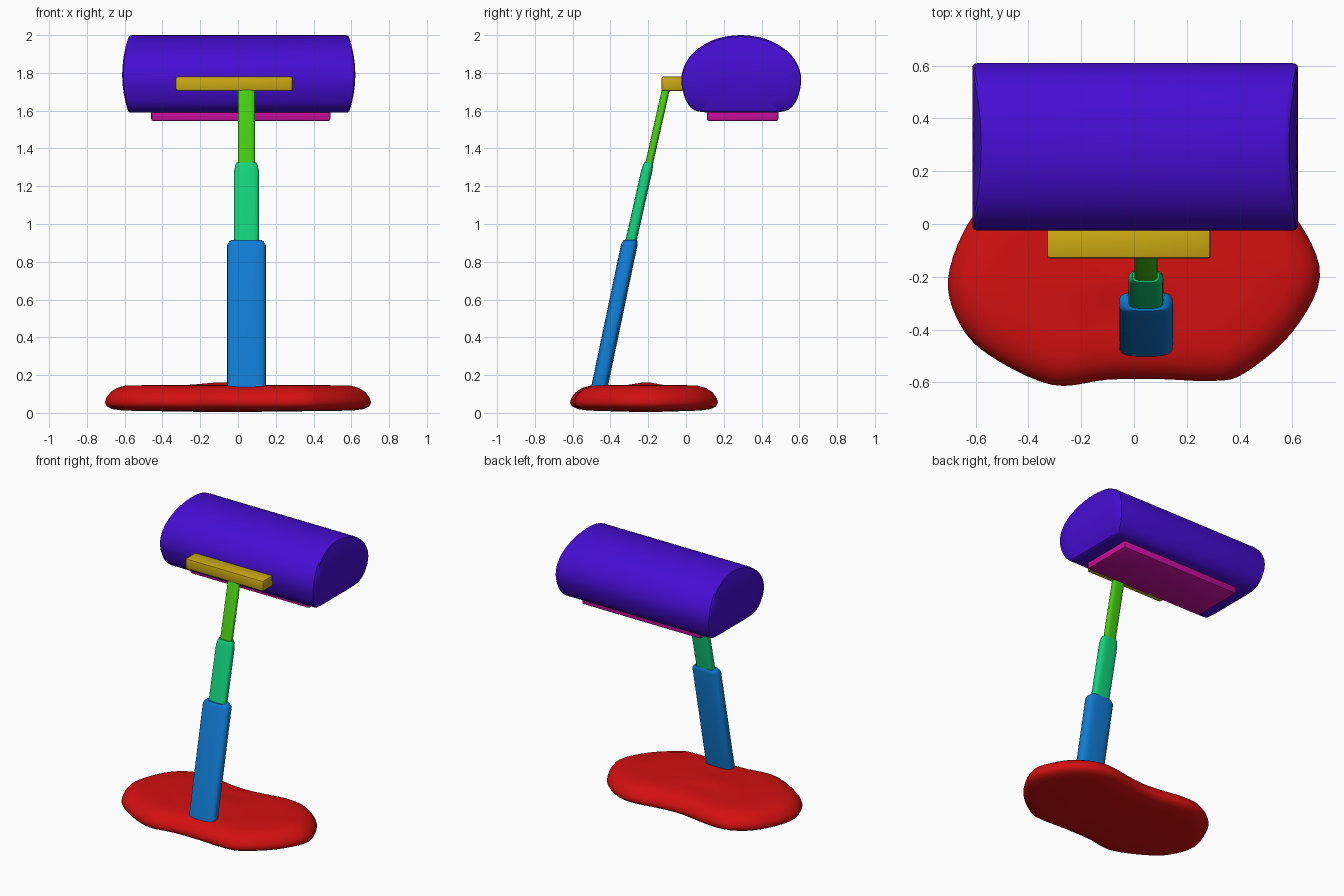
import bpy
import bmesh
from math import cos, sin, tau, radians, copysign
from mathutils import Vector

cube = bpy.data.objects.get("Cube")
if cube:
    bpy.data.objects.remove(cube, do_unlink=True)


def material(name, rgb):
    mat = bpy.data.materials.new(name)
    mat.use_nodes = True
    mat.diffuse_color = (*rgb, 1)
    mat.node_tree.nodes["Principled BSDF"].inputs["Base Color"].default_value = (*rgb, 1)
    return mat


def finish(name, bm, mat, angle=40):
    bmesh.ops.recalc_face_normals(bm, faces=bm.faces)
    mesh = bpy.data.meshes.new(name)
    bm.to_mesh(mesh)
    bm.free()
    mesh.materials.append(mat)
    obj = bpy.data.objects.new(name, mesh)
    bpy.context.collection.objects.link(obj)
    bpy.ops.object.select_all(action="DESELECT")
    obj.select_set(True)
    bpy.context.view_layer.objects.active = obj
    bpy.ops.object.shade_smooth_by_angle(angle=radians(angle))
    return obj


def loft(name, rings, mat, angle=40):
    """Skin a stack of equal-length closed rings and cap both ends."""
    bm = bmesh.new()
    loops = [[bm.verts.new(p) for p in ring] for ring in rings]
    n = len(loops[0])
    for a, b in zip(loops, loops[1:]):
        for i in range(n):
            j = (i + 1) % n
            bm.faces.new((a[i], a[j], b[j], b[i]))
    bm.faces.new(loops[0])
    bm.faces.new(loops[-1])
    return finish(name, bm, mat, angle)


def smooth_loop(points, steps=5):
    """Closed Catmull-Rom curve through 2D points."""
    pts = [Vector(p) for p in points]
    n = len(pts)
    out = []
    for i in range(n):
        a, b, c, d = (pts[(i + k) % n] for k in (-1, 0, 1, 2))
        for s in range(steps):
            t = s / steps
            out.append(0.5 * (2 * b + (c - a) * t + (2 * a - 5 * b + 4 * c - d) * t ** 2
                              + (3 * b - a - 3 * c + d) * t ** 3))
    return out


def rounded_box(name, lo, hi, mat, bevel):
    bm = bmesh.new()
    bmesh.ops.create_cube(bm, size=1)
    lo, hi = Vector(lo), Vector(hi)
    for v in bm.verts:
        v.co = (lo + hi) / 2 + v.co * (hi - lo)
    bmesh.ops.bevel(bm, geom=bm.edges[:], offset=bevel, segments=2,
                    profile=0.5, affect="EDGES")
    return finish(name, bm, mat)


red = material("red", (0.65, 0.005, 0.005))
blue = material("blue", (0.005, 0.2, 0.65))
teal = material("sea green", (0.006, 0.65, 0.2))
lime = material("lime green", (0.06, 0.6, 0.006))
yellow = material("yellow", (0.6, 0.4, 0.006))
purple = material("violet", (0.06, 0.004, 0.65))
pink = material("magenta", (0.6, 0.005, 0.35))

# Bean-shaped base: outline inset along its normals, then drawn to the centre
outline = smooth_loop([
    (-0.705, -0.21), (-0.66, -0.38), (-0.545, -0.5), (-0.31, -0.61),
    (-0.1, -0.59), (0.1, -0.588), (0.3, -0.595), (0.42, -0.565),
    (0.6, -0.41), (0.705, -0.2), (0.63, 0), (0.5, 0.12), (0.33, 0.17),
    (0, 0.13), (-0.33, 0.17), (-0.5, 0.13), (-0.63, 0)])
count = len(outline)
normals = []
for i in range(count):
    tangent = (outline[(i + 1) % count] - outline[i - 1]).normalized()
    normals.append(Vector((-tangent.y, tangent.x)))
middle = Vector((-0.08, -0.21))


def base_ring(inset, z, scale=1):
    ring = []
    for p, nrm in zip(outline, normals):
        q = middle + (p + nrm * inset - middle) * scale
        ring.append((q.x, q.y, z))
    return ring


loft("base", [
    base_ring(0.1, 0.006, 0.3), base_ring(0.1, 0.012), base_ring(0.04, 0.02),
    base_ring(0.01, 0.035), base_ring(0, 0.055), base_ring(0.008, 0.08),
    base_ring(0.03, 0.11), base_ring(0.065, 0.132), base_ring(0.11, 0.145),
    base_ring(0.14, 0.147, 0.8), base_ring(0.14, 0.149, 0.35),
    base_ring(0.14, 0.16, 0.1)], red, 60)


# Leaning telescopic pole: flat rounded sections, each ending in a taper
def pole_section(name, start, end, half_width, half_depth, mat, taper):
    (y0, z0), (y1, z1) = start, end

    def ring(z, k):
        y = y0 + (y1 - y0) * (z - z0) / (z1 - z0)
        pts = []
        for i in range(32):
            c, s = cos(tau * i / 32), sin(tau * i / 32)
            pts.append((0.045 + k * half_width * copysign(abs(c) ** 0.6, c),
                        y + k * half_depth * copysign(abs(s) ** 0.6, s), z))
        return pts
    loft(name, [ring(z0, 1), ring(z1 - taper, 1), ring(z1 - taper / 3, 0.9),
                ring(z1, 0.78)], mat)


pole_section("lower_pole", (-0.466, 0.1), (-0.295, 0.915), 0.102, 0.044, blue, 0.025)
pole_section("middle_pole", (-0.298, 0.88), (-0.198, 1.325), 0.066, 0.03, teal, 0.045)
pole_section("upper_pole", (-0.202, 1.29), (-0.105, 1.72), 0.044, 0.021, lime, 0.01)

# Bracket between pole and lamp head
rounded_box("head_bracket", (-0.33, -0.13, 1.705), (0.29, -0.01, 1.78), yellow, 0.01)

# Lamp head: rounded section with a flat underside and gently bulging ends
section = smooth_loop([
    (-0.025, 1.77), (0, 1.855), (0.06, 1.925), (0.16, 1.98), (0.29, 2),
    (0.42, 1.98), (0.525, 1.925), (0.585, 1.855), (0.61, 1.77), (0.595, 1.68),
    (0.56, 1.618), (0.49, 1.592), (0.29, 1.59), (0.09, 1.592), (0.025, 1.618),
    (-0.01, 1.68)], 4)
centre = Vector((0.2925, 1.79))


def head_ring(side, scale, back=0):
    ring = []
    for p in section:
        y, z = centre + (p - centre) * scale
        bulge = 0.037 * ((z - centre.y) / 0.21) ** 2
        ring.append((0.004 + side * (0.617 - bulge - back), y, z))
    return ring


end = [(0.05, 0), (0.4, 0), (0.7, 0), (0.96, 0), (0.99, 0.006), (1, 0.02)]
loft("lamp_head", [head_ring(-1, *e) for e in end]
     + [head_ring(1, *e) for e in reversed(end)], purple, 35)

# Light panel under the head
rounded_box("light_panel", (-0.46, 0.11, 1.545), (0.49, 0.49, 1.62), pink, 0.012)
